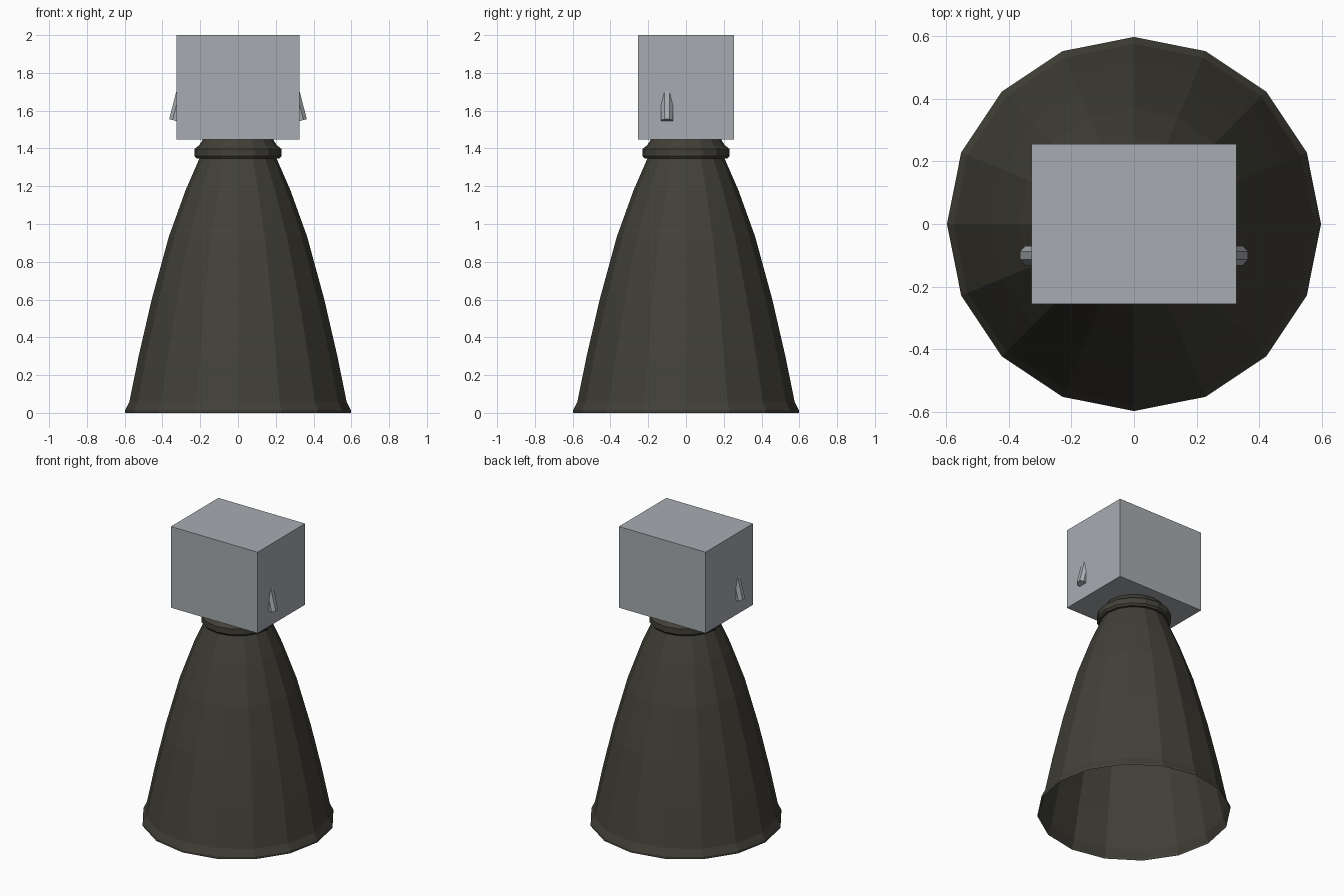
import bpy, bmesh
from math import radians, sin, cos, tau
from mathutils import Matrix, Vector

cube = bpy.data.objects.get("Cube")
if cube:
    bpy.data.objects.remove(cube, do_unlink=True)


def material(name, rgb):
    mat = bpy.data.materials.new(name)
    mat.use_nodes = True
    mat.diffuse_color = (*rgb, 1)
    mat.node_tree.nodes["Principled BSDF"].inputs["Base Color"].default_value = (*rgb, 1)
    return mat


def add_object(name, bm, mat):
    mesh = bpy.data.meshes.new(name)
    bm.to_mesh(mesh)
    bm.free()
    mesh.materials.append(mat)
    obj = bpy.data.objects.new(name, mesh)
    bpy.context.collection.objects.link(obj)
    return obj


def revolve(name, profile, mat, sides=16):
    """Open shell of revolution from (radius, height) points, bottom to top."""
    bm = bmesh.new()
    rings = [[bm.verts.new((r * cos(tau * i / sides), r * sin(tau * i / sides), z))
              for i in range(sides)] for r, z in profile]
    for low, high in zip(rings, rings[1:]):
        for i in range(sides):
            j = (i + 1) % sides
            bm.faces.new((low[i], low[j], high[j], high[i]))
    return add_object(name, bm, mat)


grey = material("light grey metal", (0.39, 0.41, 0.44))
dark = material("dark olive metal", (0.054, 0.051, 0.039))

# Hollow bell with a flared lip
revolve("nozzle_bell", [(0.597, 0), (0.597, 0.015), (0.575, 0.06), (0.525, 0.305),
                        (0.457, 0.6), (0.367, 0.93), (0.277, 1.18), (0.204, 1.347)], dark)

# Bevelled collar and the neck above it
revolve("throat_collar", [(0.204, 1.347), (0.22, 1.347), (0.23, 1.36), (0.23, 1.398),
                          (0.205, 1.418), (0.186, 1.447)], dark)

# Engine housing
bm = bmesh.new()
bmesh.ops.create_cube(bm, size=1, matrix=Matrix.Translation((0, 0, 1.724))
                      @ Matrix.Diagonal((0.653, 0.51, 0.552, 1)))
add_object("engine_housing", bm, grey)

# Tilted exhaust stubs sunk into both sides of the housing
tilt, length = radians(14.5), 0.16
for side, name in ((1, "left_exhaust_stub"), (-1, "right_exhaust_stub")):
    turn = Matrix.Rotation(-side * tilt, 4, 'Y')
    base = Matrix.Translation(Vector((side * 0.334, -0.101, 1.547)))
    bm = bmesh.new()
    bmesh.ops.create_cone(bm, cap_ends=True, segments=8, radius1=0.034, radius2=0.034,
                          depth=length,
                          matrix=base @ turn @ Matrix.Translation((0, 0, length / 2))
                          @ Matrix.Rotation(tau / 16, 4, 'Z'))
    add_object(name, bm, grey)
